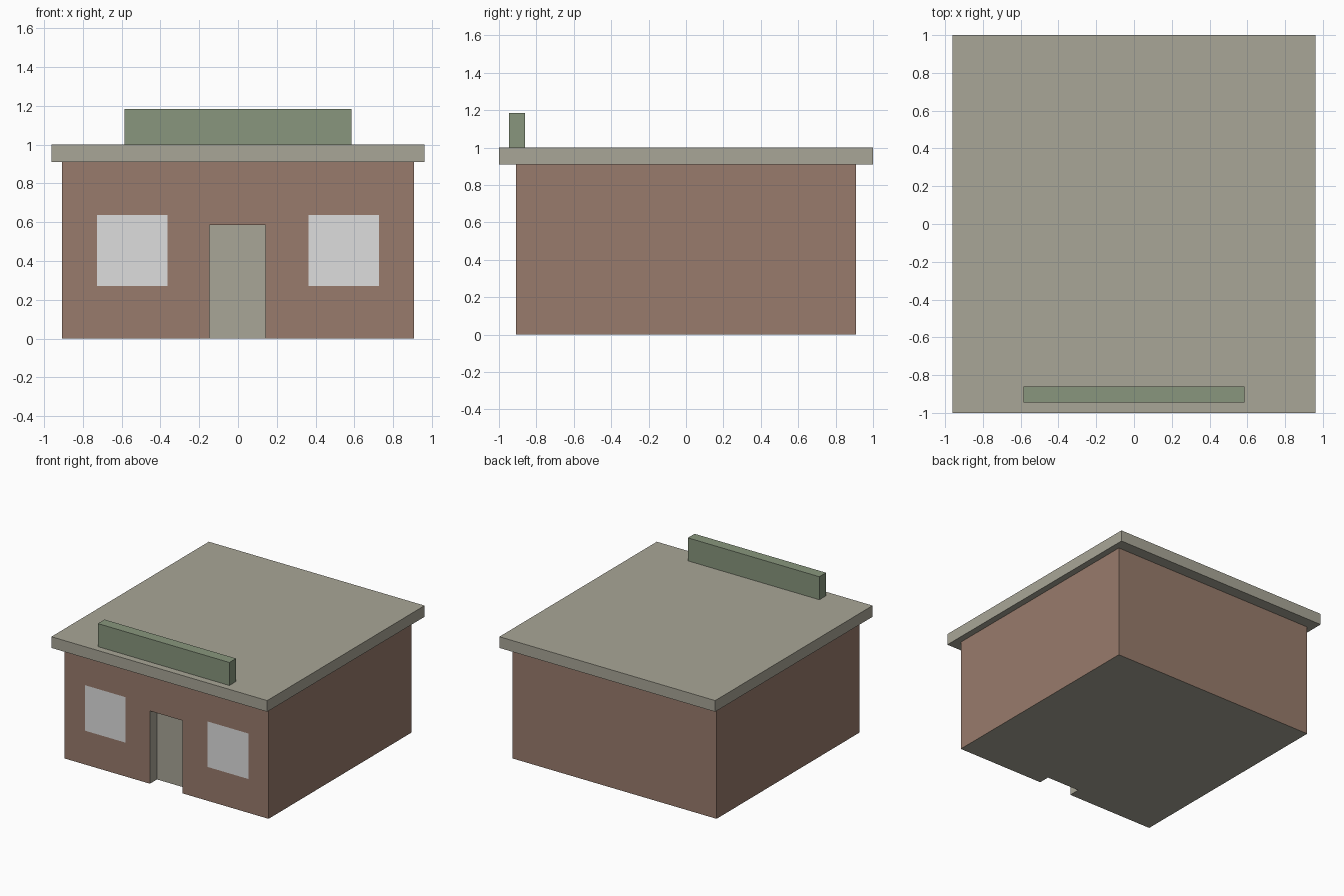
import bpy, bmesh
from mathutils import Vector

if "Cube" in bpy.data.objects:
    bpy.data.objects.remove(bpy.data.objects["Cube"])


def material(name, rgb):
    def lin(c):
        c /= 255
        return c / 12.92 if c <= 0.04045 else ((c + 0.055) / 1.055) ** 2.4
    m = bpy.data.materials.new(name)
    m.diffuse_color = (*[lin(c) for c in rgb], 1)
    m.use_nodes = True
    m.node_tree.nodes["Principled BSDF"].inputs["Base Color"].default_value = m.diffuse_color
    return m


BRICK = material("brown brick", (152, 123, 108))
STONE = material("grey stone", (169, 166, 151))
GLASS = material("pale window", (222, 222, 222))
GREEN = material("sign green", (136, 150, 125))


def box_bmesh(lo, hi):
    bm = bmesh.new()
    bmesh.ops.create_cube(bm, size=1)
    lo, hi = Vector(lo), Vector(hi)
    for v in bm.verts:
        v.co = (lo + hi) / 2 + v.co * (hi - lo)
    return bm


def finish(bm, name, mats):
    me = bpy.data.meshes.new(name)
    bm.to_mesh(me)
    bm.free()
    for m in mats:
        me.materials.append(m)
    ob = bpy.data.objects.new(name, me)
    bpy.context.collection.objects.link(ob)
    return ob


# Roof slab and the sign board standing on it
finish(box_bmesh((-0.96, -1, 0.91), (0.96, 1, 1.0)), "roof_slab", [STONE])
finish(box_bmesh((-0.585, -0.945, 1.0), (0.585, -0.86, 1.185)), "sign_board", [GREEN])

# Building body, cut along the window and door outlines
W = 0.908
DX0, DX1, DZ = -0.148, 0.142, 0.585
DY = -W + 0.09
WX0, WX1, WZ0, WZ1 = 0.363, 0.727, 0.272, 0.638
bm = box_bmesh((-W, -W, 0), (W, W, 0.91))
cuts = [(0, x) for x in (-WX1, -WX0, DX0, DX1, WX0, WX1)]
cuts += [(2, z) for z in (WZ0, DZ, WZ1)] + [(1, DY)]
for axis, pos in cuts:
    co, no = Vector((0, 0, 0)), Vector((0, 0, 0))
    co[axis], no[axis] = pos, 1
    bmesh.ops.bisect_plane(bm, geom=bm.verts[:] + bm.edges[:] + bm.faces[:],
                           plane_co=co, plane_no=no)

# Open the doorway in the front and in the floor
opening = []
for f in bm.faces:
    c = f.calc_center_median()
    if DX0 < c.x < DX1 and c.y < DY and c.z < DZ:
        opening.append(f)
bmesh.ops.delete(bm, geom=opening, context='FACES')


# Recessed door, jambs and lintel
def quad(*pts):
    bm.faces.new([bm.verts.new(p) for p in pts])


for z0, z1 in ((0, WZ0), (WZ0, DZ)):
    quad((DX0, DY, z0), (DX1, DY, z0), (DX1, DY, z1), (DX0, DY, z1))
    for x in (DX0, DX1):
        quad((x, -W, z0), (x, DY, z0), (x, DY, z1), (x, -W, z1))
quad((DX0, -W, DZ), (DX1, -W, DZ), (DX1, DY, DZ), (DX0, DY, DZ))
bmesh.ops.remove_doubles(bm, verts=bm.verts[:], dist=0.0005)
bmesh.ops.recalc_face_normals(bm, faces=bm.faces[:])

# Colours by position: brick outside, stone floor and doorway, pale windows
for f in bm.faces:
    c = f.calc_center_median()
    doorway = DX0 - 0.001 < c.x < DX1 + 0.001 and -W + 0.01 < c.y < DY + 0.001 and c.z < DZ + 0.001
    window = c.y < -W + 0.001 and WX0 < abs(c.x) < WX1 and WZ0 < c.z < WZ1
    if window:
        f.material_index = 2
    elif doorway or abs(f.normal.z) > 0.5:
        f.material_index = 1
finish(bm, "building_walls", [BRICK, STONE, GLASS])
